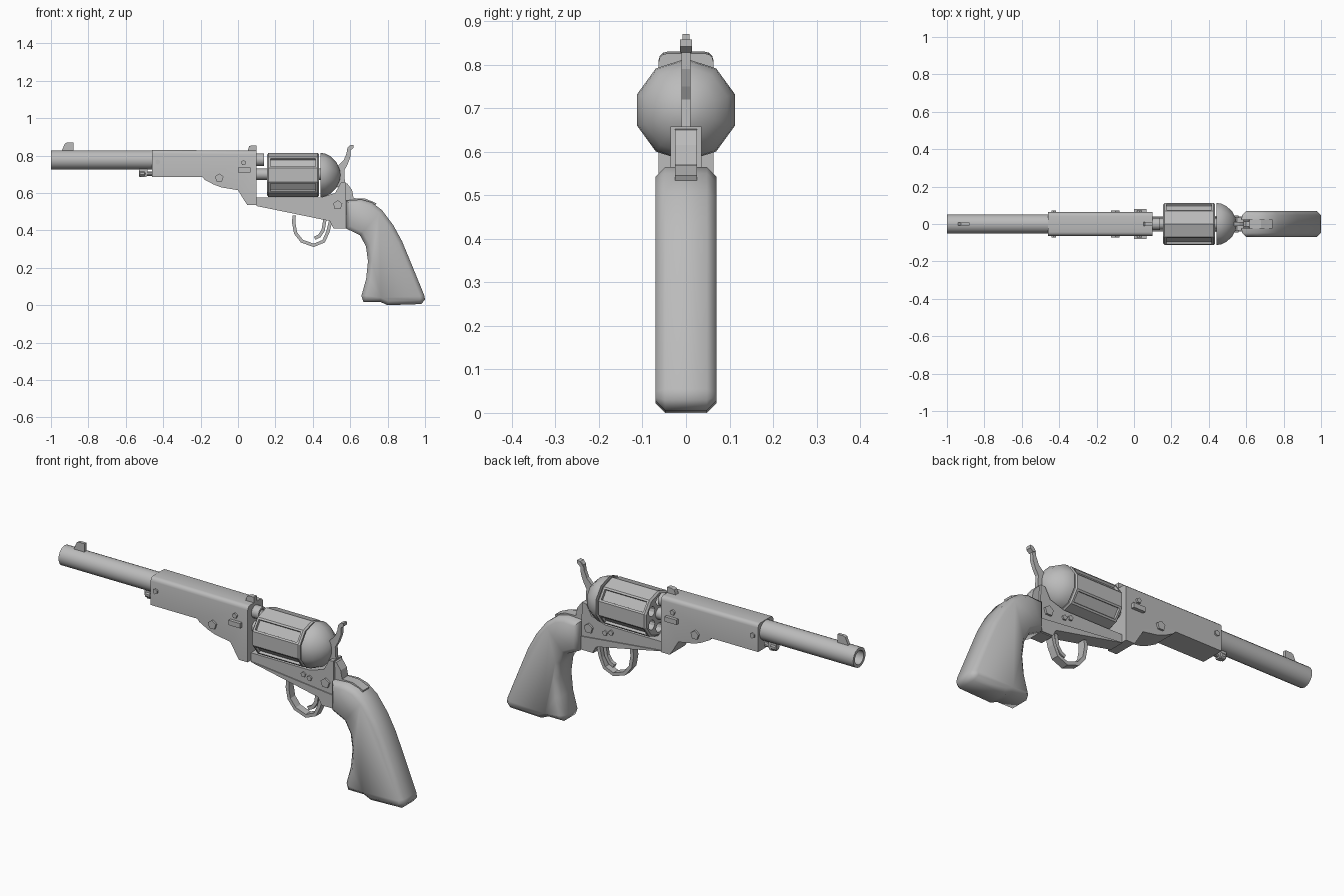
import bpy, bmesh, math
from mathutils import Vector, Matrix

if "Cube" in bpy.data.objects:
    bpy.data.objects.remove(bpy.data.objects["Cube"])

steel = bpy.data.materials.new("plain grey")
steel.use_nodes = True
grey = (0.5, 0.5, 0.5, 1)
steel.diffuse_color = grey
steel.node_tree.nodes["Principled BSDF"].inputs["Base Color"].default_value = grey


def finish(bm, name, smooth=None):
    bmesh.ops.recalc_face_normals(bm, faces=bm.faces)
    mesh = bpy.data.meshes.new(name)
    bm.to_mesh(mesh)
    bm.free()
    mesh.materials.append(steel)
    ob = bpy.data.objects.new(name, mesh)
    bpy.context.collection.objects.link(ob)
    if smooth:
        bpy.ops.object.select_all(action='DESELECT')
        ob.select_set(True)
        bpy.context.view_layer.objects.active = ob
        bpy.ops.object.shade_smooth_by_angle(angle=math.radians(smooth))
    return ob


def plate(name, outline, half, bevel=0, pick=None, segments=1, smooth=None):
    """Side outline in x, z, extruded across y; picked edges are bevelled."""
    bm = bmesh.new()
    face = bm.faces.new([bm.verts.new((x, -half, z)) for x, z in outline])
    new = bmesh.ops.extrude_face_region(bm, geom=[face])["geom"]
    bmesh.ops.translate(bm, vec=(0, 2 * half, 0),
                        verts=[v for v in new if isinstance(v, bmesh.types.BMVert)])
    bmesh.ops.recalc_face_normals(bm, faces=bm.faces)
    if bevel:
        edges = [e for e in bm.edges if pick(*e.verts)]
        bmesh.ops.bevel(bm, geom=edges, offset=bevel, segments=segments,
                        profile=0.5, affect='EDGES')
    return finish(bm, name, smooth)


def lathe(name, profile, z, sides, smooth=35, y=0, turn=0, closed=False):
    """Revolve (x, radius) points about an axis along x."""
    bm = bmesh.new()
    rings = []
    for x, r in profile:
        angles = [turn + math.tau * i / sides for i in range(sides)]
        rings.append([bm.verts.new((x, y + r * math.sin(a), z + r * math.cos(a)))
                      for a in angles])
    pairs = list(zip(rings, rings[1:]))
    if closed:
        pairs.append((rings[-1], rings[0]))
    else:
        bm.faces.new(rings[0])
        bm.faces.new(rings[-1])
    for a, b in pairs:
        for i in range(sides):
            j = (i + 1) % sides
            bm.faces.new((a[i], a[j], b[j], b[i]))
    return finish(bm, name, smooth)


def pin(name, x, z, radius, half, sides=5):
    """Screw passing through the model from side to side."""
    bm = bmesh.new()
    bmesh.ops.create_cone(bm, cap_ends=True, segments=sides, radius1=radius,
                          radius2=radius, depth=2 * half,
                          matrix=Matrix.Translation((x, 0, z)) @ Matrix.Rotation(math.pi / 2, 4, 'X'))
    return finish(bm, name)


def ribbon(name, path, thick, half):
    """Strip of even thickness following a path in x, z."""
    pts = [Vector(p) for p in path]
    left, right = [], []
    for i, p in enumerate(pts):
        d = (pts[min(i + 1, len(pts) - 1)] - pts[max(i - 1, 0)]).normalized()
        n = Vector((-d.y, d.x)) * thick / 2
        left.append(p + n)
        right.append(p - n)
    return plate(name, left + right[::-1], half)


# Barrel with open bore, front sight
lathe("barrel", [(-1, .051), (-.4, .051), (-.4, .036), (-1, .036)], .777, 20, closed=True)
lathe("bore_end", [(-.75, .037), (-.74, .037)], .777, 20)
plate("front_sight", [(-.945, .82), (-.925, .865), (-.915, .87), (-.88, .87), (-.88, .82)], .008)

# Barrel housing with rounded top edges
plate("barrel_housing",
      [(-.46, .83), (.10, .826), (.10, .535), (.05, .535), (.03, .565), (0, .615),
       (-.09, .63), (-.13, .645), (-.18, .672), (-.19, .685), (-.46, .685)],
      .063, .02, lambda a, b: a.co.z > .8 and b.co.z > .8 and abs(a.co.x - b.co.x) > .1,
      segments=3, smooth=35)
plate("rear_sight", [(.05, .82), (.06, .85), (.075, .855), (.10, .855), (.10, .82)], .012)
plate("wedge", [(0, .71), (0, .735), (.068, .735), (.068, .71)], .08)
pin("wedge_screw", .03, .762, .014, .073)
pin("housing_screw", -.10, .68, .024, .073)
pin("front_screw", -.43, .765, .014, .071, 6)

# Loading lever latch under the barrel
lathe("lever_tip", [(-.53, .012), (-.525, .018), (-.50, .018), (-.495, .012), (-.45, .012)], .703, 10)
plate("latch", [(-.53, .735), (-.53, .70), (-.515, .685), (-.49, .685), (-.485, .70), (-.485, .735)], .012)

# Breech end of the barrel and the cylinder arbor
lathe("breech", [(.09, .033), (.14, .033), (.14, .022), (.09, .022)], .777, 14, closed=True)
lathe("arbor", [(.09, .03), (.46, .03)], .70, 12)

# Fluted ten-sided cylinder with chambers
axis = .696
drum = lathe("cylinder", [(.155, .108), (.163, .118), (.425, .118), (.433, .112)], axis, 10, smooth=None)
bm = bmesh.new()
bm.from_mesh(drum.data)
flutes = []
for f in bm.faces:
    c = f.calc_center_median()
    if abs(f.normal.x) < .1 and .4 < abs(f.normal.z) < .7 and .2 < c.x < .4:
        flutes.append(f)
bmesh.ops.inset_individual(bm, faces=flutes, thickness=.014, depth=0)
bmesh.ops.inset_individual(bm, faces=flutes, thickness=.002, depth=-.012)
bm.to_mesh(drum.data)
bm.free()
cut = bmesh.new()
for i in range(6):
    a = math.tau * (i + .0) / 6
    place = Matrix.Translation((.18, .07 * math.sin(a), axis + .07 * math.cos(a)))
    bmesh.ops.create_cone(cut, cap_ends=True, segments=12, radius1=.025, radius2=.025,
                          depth=.14, matrix=place @ Matrix.Rotation(math.pi / 2, 4, 'Y'))
cutter = finish(cut, "chamber_cutter")
cutter.hide_render = True
mod = drum.modifiers.new("chambers", 'BOOLEAN')
mod.operation, mod.object = 'DIFFERENCE', cutter
deps = bpy.context.evaluated_depsgraph_get()
baked = bpy.data.meshes.new_from_object(drum.evaluated_get(deps))
drum.modifiers.clear()
drum.data = baked
bpy.data.objects.remove(cutter)

# Domed recoil shield
lathe("recoil_shield", [(.442, .118), (.465, .115), (.495, .10), (.525, .07), (.543, .035), (.547, .012)],
      axis, 10, smooth=60)

# Frame, lower rail and rear tang
plate("frame", [(.10, .575), (.44, .575), (.52, .60), (.55, .655), (.575, .658),
                (.58, .41), (.51, .41), (.49, .45), (.10, .53)], .036)
plate("lower_rail", [(.10, .53), (.15, .527), (.578, .482), (.578, .415), (.51, .415), (.49, .45)], .041)
plate("tang", [(.56, .655), (.585, .65), (.61, .615), (.618, .572), (.68, .57),
               (.74, .545), (.72, .50), (.56, .50)], .025)
pin("frame_screw", .533, .535, .026, .046)
for i, (x, z) in enumerate([(.405, .545), (.44, .535)]):
    pin(f"small_screw_{i + 1}", x, z, .014, .044)

# Hammer
plate("hammer", [(.53, .74), (.565, .775), (.58, .81), (.585, .84), (.60, .855), (.618, .858),
                 (.618, .842), (.602, .83), (.60, .79), (.585, .75), (.568, .72), (.572, .65), (.53, .63)], .01)
plate("hammer_spur", [(.585, .835), (.60, .855), (.618, .858), (.618, .842), (.602, .828)], .014)

# Trigger guard and trigger
ribbon("trigger_guard", [(.30, .48), (.298, .44), (.308, .385), (.342, .342), (.405, .32),
                         (.458, .342), (.48, .39), (.495, .45)], .018, .02)
ribbon("trigger", [(.465, .46), (.455, .40), (.435, .37), (.41, .358)], .018, .01)

# Grip with chamfered rims
plate("grip", [(.578, .56), (.66, .565), (.715, .55), (.77, .508), (.83, .428), (.877, .342),
               (.93, .214), (.995, .055), (1, .03), (.98, .006), (.80, 0), (.76, .018),
               (.67, .018), (.66, .05), (.685, .14), (.695, .235), (.684, .315),
               (.652, .374), (.578, .41)],
      .07, .022, lambda a, b: abs(a.co.y - b.co.y) < .001, smooth=50)
